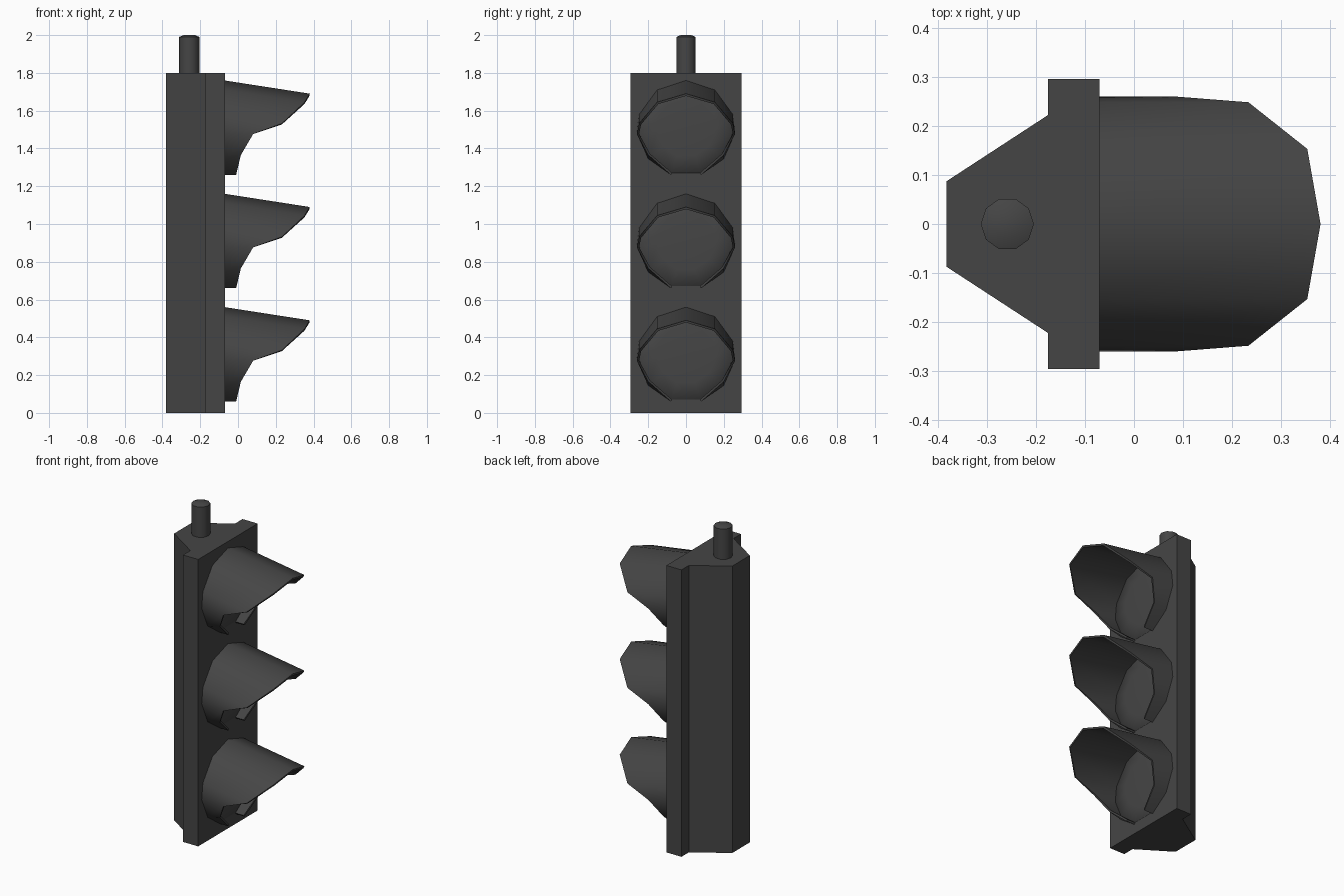
import bpy, bmesh, math

if "Cube" in bpy.data.objects:
    bpy.data.objects.remove(bpy.data.objects["Cube"])

dark = bpy.data.materials.new("dark_casing")
dark.diffuse_color = (0.06, 0.06, 0.06, 1)
dark.use_nodes = True
dark.node_tree.nodes["Principled BSDF"].inputs["Base Color"].default_value = dark.diffuse_color


def make_object(name, verts, faces, smooth=0):
    mesh = bpy.data.meshes.new(name)
    mesh.from_pydata(verts, [], faces)
    bm = bmesh.new()
    bm.from_mesh(mesh)
    bmesh.ops.recalc_face_normals(bm, faces=bm.faces)
    bm.to_mesh(mesh)
    bm.free()
    mesh.materials.append(dark)
    obj = bpy.data.objects.new(name, mesh)
    bpy.context.collection.objects.link(obj)
    if smooth:
        bpy.ops.object.select_all(action='DESELECT')
        obj.select_set(True)
        bpy.context.view_layer.objects.active = obj
        bpy.ops.object.shade_smooth_by_angle(angle=math.radians(smooth))
    return obj


def loft(name, rings, smooth=0):
    # closed rings joined by quads, capped at both ends
    n = len(rings[0])
    verts = [p for ring in rings for p in ring]
    faces = [(k * n + i, k * n + (i + 1) % n, (k + 1) * n + (i + 1) % n, (k + 1) * n + i)
             for k in range(len(rings) - 1) for i in range(n)]
    faces += [tuple(reversed(range(n))), tuple(range(len(verts) - n, len(verts)))]
    return make_object(name, verts, faces, smooth)


# Housing: flanged front plate with tapered back
half = [(-0.07, 0.295), (-0.175, 0.295), (-0.175, 0.222), (-0.382, 0.087)]
outline = half + [(x, -y) for x, y in reversed(half)]
loft("housing", [[(x, y, z) for x, y in outline] for z in (0, 1.8)])


# Mounting pole with slightly crowned top
def circle(r, z, n=10):
    return [(-0.258 + r * math.cos(math.tau * i / n), r * math.sin(math.tau * i / n), z)
            for i in range(n)]


loft("mounting_pole", [circle(0.054, 1.78), circle(0.054, 1.99), circle(0.03, 2.0)], 50)

# Visor half-profile from top to bottom: y, back z, front x, front z
visor = [(0, 0.25, 0.38, 0.18), (0.153, 0.20, 0.353, 0.135), (0.248, 0.07, 0.233, 0.023),
         (0.26, -0.03, 0.08, -0.034), (0.20, -0.165, 0.015, -0.145), (0.08, -0.25, -0.01, -0.25)]
arc = [(-y, *rest) for y, *rest in reversed(visor[1:])] + visor


def add_visor(name, zc):
    n = len(arc)
    back = [(-0.072, y, zc + zb) for y, zb, xf, zf in arc]
    front = [(xf, y, zc + zf) for y, zb, xf, zf in arc]
    faces = [(i, i + 1, n + i + 1, n + i) for i in range(n - 1)]
    obj = make_object(name, back + front, faces, 50)
    # make outside face away from the axis
    top = max(obj.data.polygons, key=lambda p: p.center.z)
    if top.normal.z < 0:
        obj.data.flip_normals()
    mod = obj.modifiers.new("thickness", 'SOLIDIFY')
    mod.thickness = 0.012
    mod.offset = -1
    # keep the rim crisp against the smooth walls
    mod.edge_crease_rim = 1
    split = obj.modifiers.new("crisp_rim", 'EDGE_SPLIT')
    split.split_angle = math.radians(50)


def add_lens(name, zc):
    # shallow dome filling the visor mouth
    rings = [[(x, s * y, zc + s * zb) for y, zb, xf, zf in arc]
             for x, s in ((-0.075, 0.97), (-0.068, 0.95), (-0.06, 0.6), (-0.057, 0.2))]
    loft(name, rings, 50)


for label, zc in (("lower", 0.31), ("middle", 0.91), ("upper", 1.51)):
    add_visor(label + "_visor", zc)
    add_lens(label + "_lens", zc)
